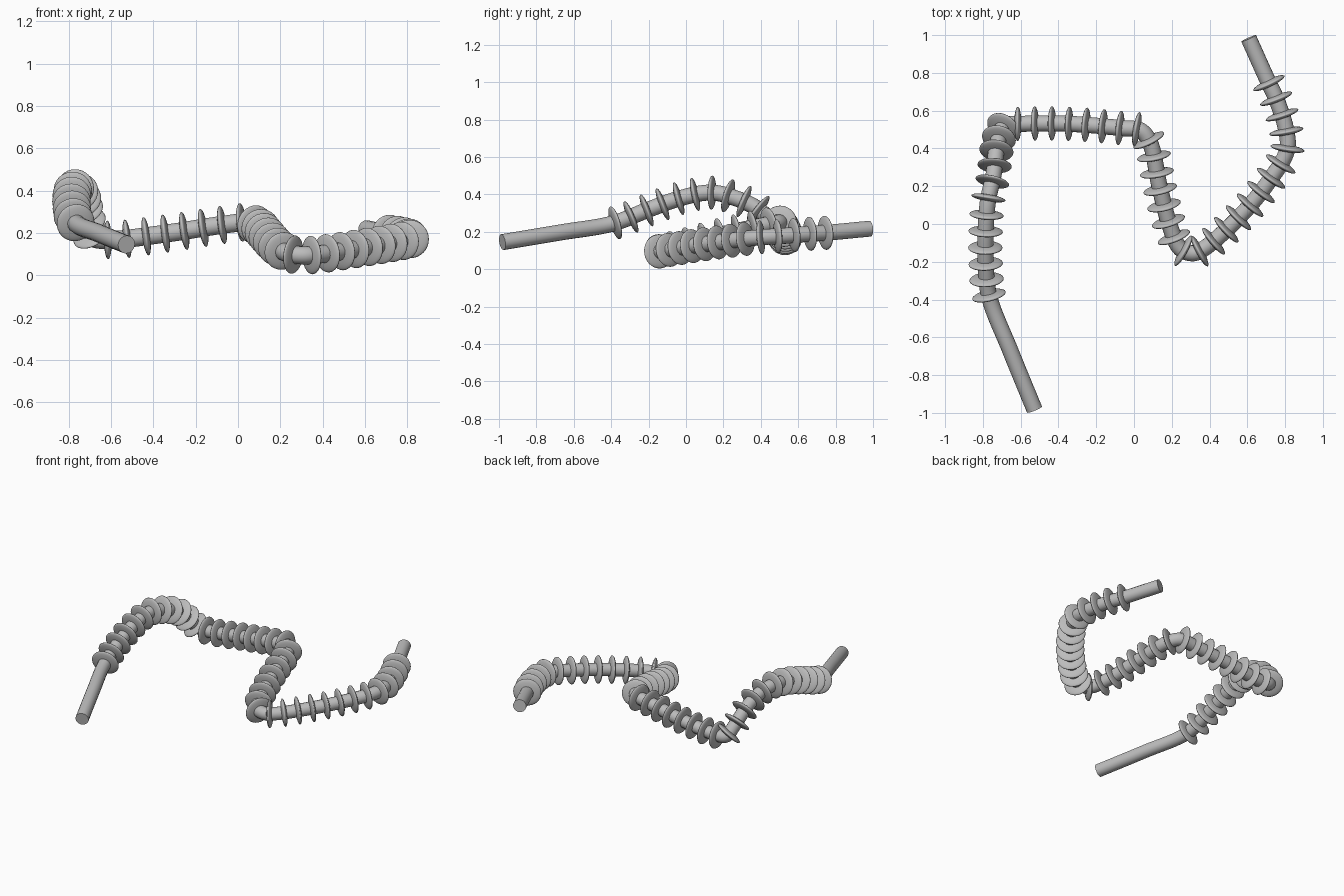
import bpy, bmesh, math
from mathutils import Vector

if "Cube" in bpy.data.objects:
    bpy.data.objects.remove(bpy.data.objects["Cube"])

TUBE_R, RING_R, RING_HALF = 0.043, 0.091, 0.019
RING_COUNT = 41

# Centre line of the winding tube
PATH = [Vector(p) for p in (
    (-.527, -.982, .145), (-.655, -.67, .197), (-.765, -.39, .245),
    (-.785, -.21, .315), (-.785, -.03, .38), (-.772, .13, .41),
    (-.745, .25, .385), (-.73, .38, .325), (-.71, .47, .24),
    (-.68, .525, .175), (-.6, .53, .167), (-.34, .53, .197),
    (-.06, .507, .24), (.035, .495, .25), (.085, .43, .238),
    (.135, .2, .188), (.19, -.01, .13), (.245, -.13, .1),
    (.31, -.155, .094), (.37, -.13, .097), (.56, .04, .125),
    (.71, .22, .15), (.81, .39, .17), (.805, .5, .177),
    (.75, .67, .19), (.712, .75, .195), (.607, .983, .217))]

grey = bpy.data.materials.new("plain grey")
grey.diffuse_color = (0.5, 0.5, 0.5, 1)
grey.use_nodes = True
grey.node_tree.nodes["Principled BSDF"].inputs["Base Color"].default_value = grey.diffuse_color


def smooth_path(pts, steps=12):
    """Centripetal Catmull-Rom curve through the points."""
    p = [2 * pts[0] - pts[1]] + pts + [2 * pts[-1] - pts[-2]]
    out = []
    for i in range(1, len(p) - 2):
        a, b, c, d = p[i - 1:i + 3]
        t1 = (b - a).length ** .5
        t2 = t1 + (c - b).length ** .5
        t3 = t2 + (d - c).length ** .5
        for k in range(steps):
            t = t1 + (t2 - t1) * k / steps
            a1, a2, a3 = a.lerp(b, t / t1), b.lerp(c, (t - t1) / (t2 - t1)), c.lerp(d, (t - t2) / (t3 - t2))
            b1, b2 = a1.lerp(a2, t / t2), a2.lerp(a3, (t - t1) / (t3 - t1))
            out.append(b1.lerp(b2, (t - t1) / (t2 - t1)))
    return out + [pts[-1]]


line = smooth_path(PATH)

# Tube: bevelled path with closed ends
curve = bpy.data.curves.new("tube", 'CURVE')
curve.dimensions = '3D'
curve.bevel_depth = TUBE_R
curve.bevel_resolution = 6
curve.use_fill_caps = True
spline = curve.splines.new('POLY')
spline.points.add(len(line) - 1)
for sp, co in zip(spline.points, line):
    sp.co = (*co, 1)
spline.use_smooth = True
curve.materials.append(grey)
tube = bpy.data.objects.new("tube", curve)
bpy.context.collection.objects.link(tube)

# One lens-shaped ring, shared by all copies
ring_mesh = bpy.data.meshes.new("ring")
bm = bmesh.new()
bmesh.ops.create_uvsphere(bm, u_segments=32, v_segments=16, radius=1)
bmesh.ops.scale(bm, vec=(RING_R, RING_R, RING_HALF), verts=bm.verts)
for f in bm.faces:
    f.smooth = True
bm.to_mesh(ring_mesh)
bm.free()
ring_mesh.materials.append(grey)

# Running length along the path
length = [0.0]
for a, b in zip(line, line[1:]):
    length.append(length[-1] + (b - a).length)


def at(s):
    """Position and direction at a distance along the path."""
    i = max(j for j in range(len(line) - 1) if length[j] <= s)
    f = (s - length[i]) / (length[i + 1] - length[i])
    return line[i].lerp(line[i + 1], f), line[i + 1] - line[i]


# Rings spread evenly between the two bare ends
first = length[12 * 2] + 0.012
last = length[12 * 25] - 0.005
for n in range(RING_COUNT):
    pos, direction = at(first + (last - first) * n / (RING_COUNT - 1))
    ring = bpy.data.objects.new(f"ring_{n + 1}", ring_mesh)
    ring.location = pos
    ring.rotation_euler = direction.to_track_quat('Z', 'Y').to_euler()
    bpy.context.collection.objects.link(ring)
